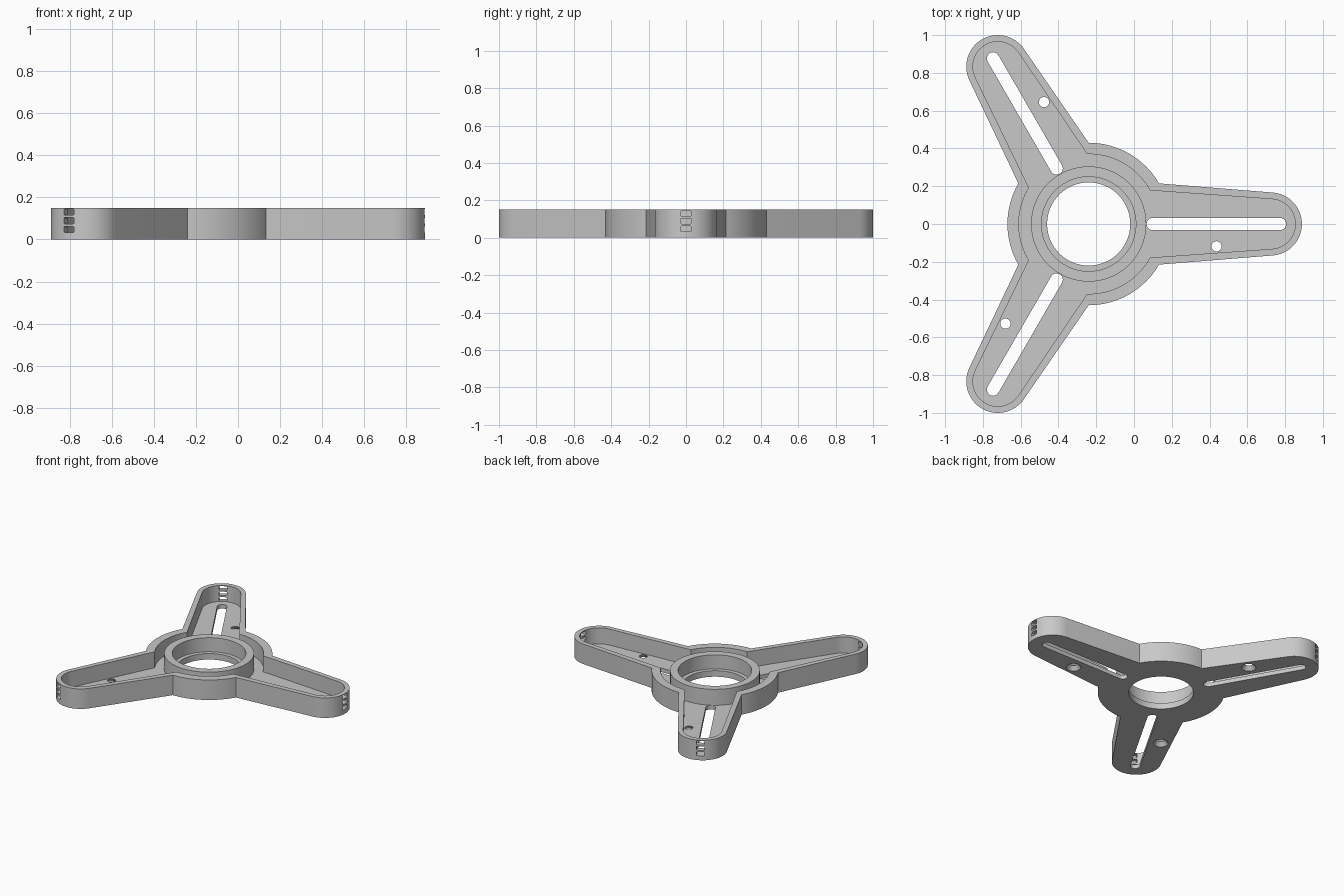
import bpy, bmesh
from math import sin, cos, pi, atan2, acos, hypot, sqrt
from mathutils import Matrix, Vector

HEIGHT, FLOOR, LEDGE = 0.15, 0.03, 0.045
HUB_X, TIP_X = -0.24, 0.962
TURNS = [i * 2 * pi / 3 for i in range(3)]

if "Cube" in bpy.data.objects:
    bpy.data.objects.remove(bpy.data.objects["Cube"])

grey = bpy.data.materials.new("plain grey")
grey.use_nodes = True
colour = (0.58, 0.58, 0.58, 1)
grey.diffuse_color = colour
grey.node_tree.nodes["Principled BSDF"].inputs["Base Color"].default_value = colour


def arc(cx, radius, start, end, steps):
    angles = [start + (end - start) * i / steps for i in range(steps + 1)]
    return [Vector((cx + radius * cos(a), radius * sin(a), 0)) for a in angles]


def turn(points, angle):
    return [Matrix.Rotation(angle, 3, "Z") @ p for p in points]


def prism(bm, points, z0, z1):
    bottom = [bm.verts.new((p.x, p.y, z0)) for p in points]
    top = [bm.verts.new((p.x, p.y, z1)) for p in points]
    bm.faces.new(bottom[::-1])
    bm.faces.new(top)
    for i in range(len(points)):
        j = (i + 1) % len(points)
        bm.faces.new((bottom[i], bottom[j], top[j], top[i]))


def make(name, bm):
    bmesh.ops.recalc_face_normals(bm, faces=bm.faces)
    mesh = bpy.data.meshes.new(name)
    bm.to_mesh(mesh)
    bm.free()
    mesh.materials.append(grey)
    obj = bpy.data.objects.new(name, mesh)
    bpy.context.collection.objects.link(obj)
    return obj


def prism_object(name, points, z0, z1):
    bm = bmesh.new()
    prism(bm, points, z0, z1)
    return make(name, bm)


def disc(radius):
    return arc(0, radius, 0, 2 * pi, 96)[:-1]


def star(hub_r, root, tip_r):
    """Round hub with three tapering, round-ended arms."""
    root_x = sqrt(hub_r ** 2 - root ** 2)
    side = hypot(root_x - TIP_X, root)
    tangent = atan2(root, root_x - TIP_X) - acos(tip_r / side)
    corner = atan2(root, root_x)
    one_arm = arc(TIP_X, tip_r, -tangent, tangent, 32)
    one_arm += arc(0, hub_r, corner, 2 * pi / 3 - corner, 28)
    return [p for t in TURNS for p in turn(one_arm, t)]


def combine(target, tool, operation):
    mod = target.modifiers.new(operation, "BOOLEAN")
    mod.operation, mod.solver, mod.object = operation, "EXACT", tool
    bpy.context.view_layer.objects.active = target
    bpy.ops.object.modifier_apply(modifier=mod.name)
    bpy.data.objects.remove(tool)


# Tray-shaped body with a continuous rim
body = prism_object("three_arm_bracket", star(0.43, 0.215, 0.167), 0, HEIGHT)
combine(body, prism_object("channel_cutter", star(0.37, 0.178, 0.132), FLOOR, 0.3), "DIFFERENCE")

# Raised centre ring with a stepped bore
combine(body, prism_object("centre_ring", disc(0.305), 0.01, HEIGHT), "UNION")
combine(body, prism_object("bore_cutter", disc(0.25), LEDGE, 0.3), "DIFFERENCE")
combine(body, prism_object("hole_cutter", disc(0.22), -0.1, 0.1), "DIFFERENCE")

# Long slot, countersunk screw hole and three end windows in each arm
cuts = bmesh.new()
slot = arc(0.34, 0.033, pi / 2, 3 * pi / 2, 16) + arc(1.012, 0.033, -pi / 2, pi / 2, 16)
for t in TURNS:
    spin = Matrix.Rotation(t, 4, "Z")
    prism(cuts, turn(slot, t), -0.1, 0.1)
    bmesh.ops.create_cone(cuts, cap_ends=True, segments=32, radius1=0.073, radius2=0.004,
                          depth=0.09, matrix=spin @ Matrix.Translation((0.677, -0.118, 0.015)))
    for z in (0.048, 0.089, 0.13):
        place = spin @ Matrix.Translation((1.11, 0, z)) @ Matrix.Diagonal((0.1, 0.056, 0.029, 1))
        box = bmesh.ops.create_cube(cuts, size=1, matrix=place)["verts"]
        axis = spin @ Vector((1, 0, 0))
        edges = {e for v in box for e in v.link_edges}
        along = [e for e in edges
                 if abs((e.verts[0].co - e.verts[1].co).normalized().dot(axis)) > 0.9]
        bmesh.ops.bevel(cuts, geom=along, offset=0.006, segments=3, profile=0.5, affect="EDGES")
combine(body, make("arm_cutters", cuts), "DIFFERENCE")

# Centre the part and smooth the round walls
body.data.transform(Matrix.Translation((HUB_X, 0, 0)))
bpy.ops.object.select_all(action="DESELECT")
body.select_set(True)
bpy.context.view_layer.objects.active = body
bpy.ops.object.shade_smooth_by_angle(angle=pi / 6)
